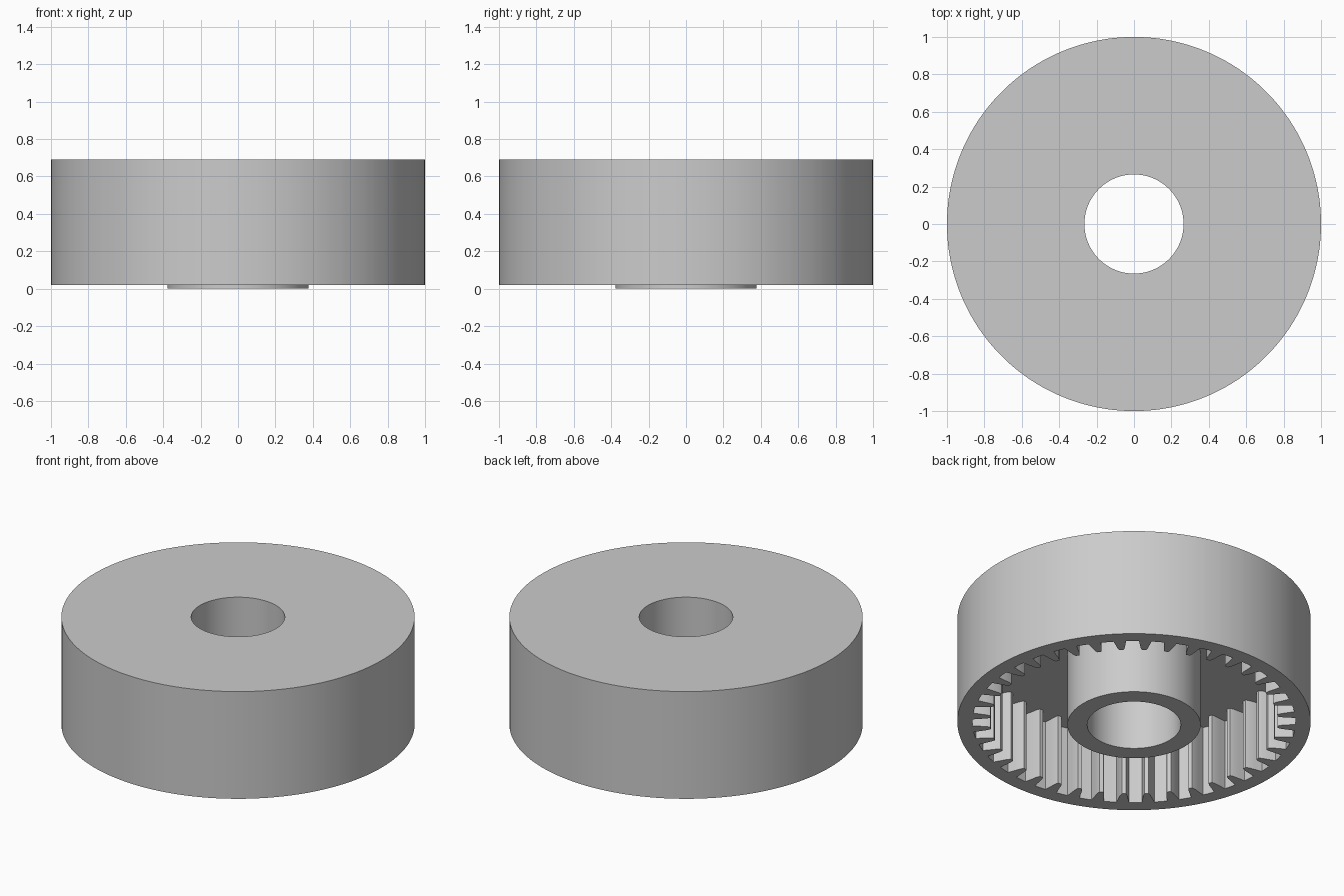
import bpy, bmesh, math

cube = bpy.data.objects.get("Cube")
if cube:
    bpy.data.objects.remove(cube, do_unlink=True)

# Main dimensions
OUTER, ROOT, TIP = 1.0, 0.915, 0.815
HUB, BORE = 0.377, 0.265
RIM_Z, CEILING_Z, TOP_Z = 0.02, 0.46, 0.69
TEETH = 40

# One inward tooth: (fraction of the pitch, radius)
HALF = [(0.09, TIP), (0.15, 0.835), (0.2, 0.875), (0.25, ROOT)]
TOOTH = [(-0.5, ROOT)] + [(-f, r) for f, r in reversed(HALF)] + HALF

gray = bpy.data.materials.new("light gray")
gray.use_nodes = True
gray.diffuse_color = (0.6, 0.6, 0.6, 1)
gray.node_tree.nodes["Principled BSDF"].inputs["Base Color"].default_value = (0.6, 0.6, 0.6, 1)

# Angle and toothed radius for every step around the ring
steps = [((i + f) * math.tau / TEETH, r) for i in range(TEETH) for f, r in TOOTH]
bm = bmesh.new()


def loop(radius, z):
    """A closed ring of vertices; no radius means the toothed outline."""
    return [bm.verts.new(((radius or r) * math.cos(a), (radius or r) * math.sin(a), z))
            for a, r in steps]


# Cross-section from the top outer edge, down the rim, over the teeth and hub, up the bore
loops = [loop(r, z) for r, z in (
    (OUTER, TOP_Z), (OUTER, RIM_Z), (None, RIM_Z), (None, CEILING_Z),
    (HUB, CEILING_Z), (HUB, 0), (BORE, 0), (BORE, TOP_Z))]
for a, b in zip(loops, loops[1:] + loops[:1]):
    for i in range(len(steps)):
        j = (i + 1) % len(steps)
        bm.faces.new((a[i], a[j], b[j], b[i]))
bmesh.ops.recalc_face_normals(bm, faces=bm.faces)

mesh = bpy.data.meshes.new("internal_ring_gear")
bm.to_mesh(mesh)
bm.free()
mesh.materials.append(gray)
gear = bpy.data.objects.new("internal_ring_gear", mesh)
bpy.context.collection.objects.link(gear)

# Smooth round walls, crisp edges
bpy.ops.object.select_all(action='DESELECT')
gear.select_set(True)
bpy.context.view_layer.objects.active = gear
bpy.ops.object.shade_smooth_by_angle(angle=math.radians(25))
